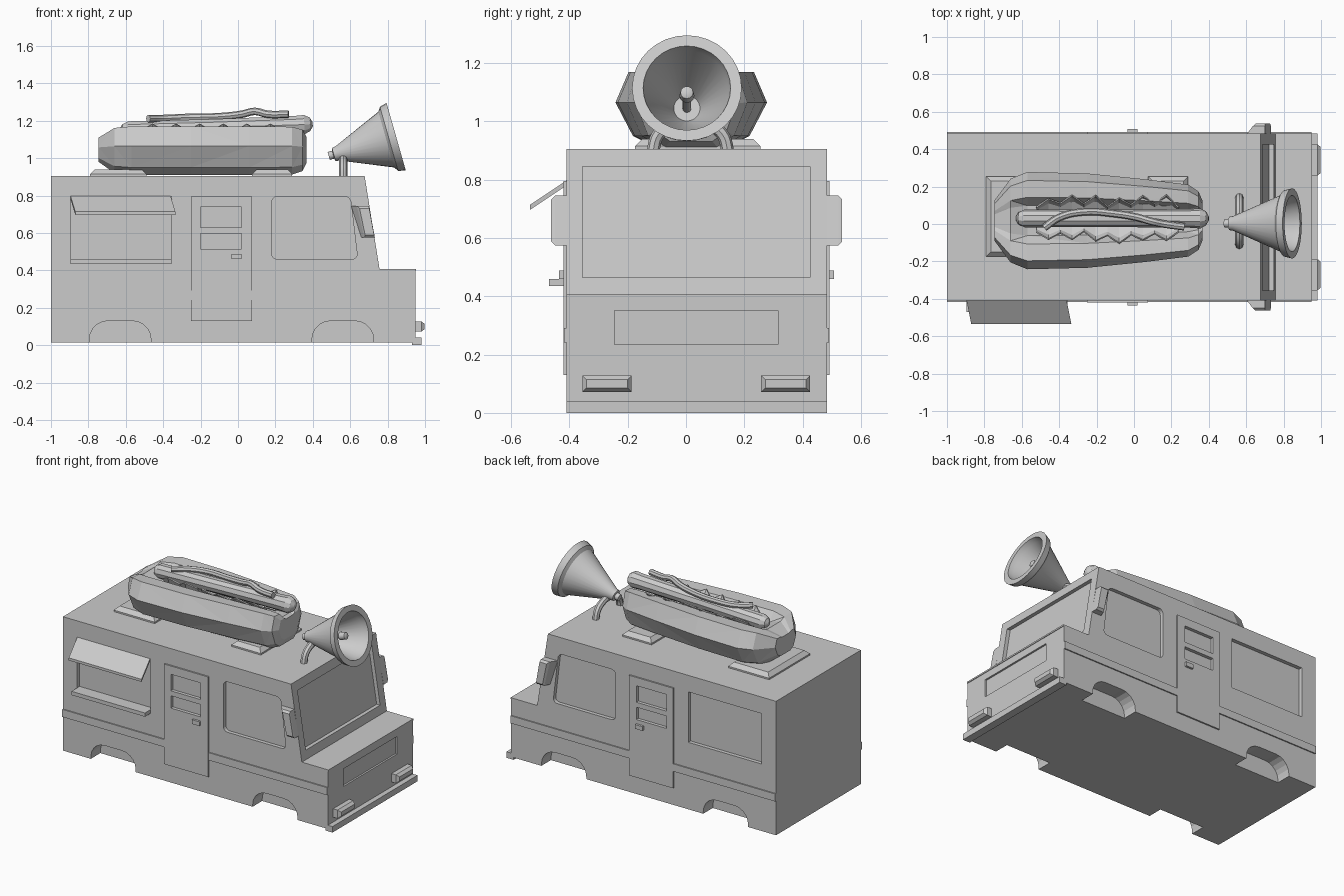
import bpy, bmesh, math, random
from mathutils import Vector

if "Cube" in bpy.data.objects:
    bpy.data.objects.remove(bpy.data.objects["Cube"], do_unlink=True)

random.seed(4)
grey = bpy.data.materials.new("light grey")
grey.use_nodes = True
grey.diffuse_color = (0.6, 0.6, 0.6, 1)
grey.node_tree.nodes["Principled BSDF"].inputs["Base Color"].default_value = (0.6, 0.6, 0.6, 1)


def finish(name, bm, smooth=False):
    bmesh.ops.recalc_face_normals(bm, faces=bm.faces)
    mesh = bpy.data.meshes.new(name)
    bm.to_mesh(mesh)
    bm.free()
    mesh.materials.append(grey)
    ob = bpy.data.objects.new(name, mesh)
    bpy.context.collection.objects.link(ob)
    if smooth:
        activate(ob)
        bpy.ops.object.shade_smooth_by_angle(angle=math.radians(30))
    return ob


def activate(ob):
    bpy.ops.object.select_all(action='DESELECT')
    ob.select_set(True)
    bpy.context.view_layer.objects.active = ob


def loft(name, rings, smooth=False, caps=True):
    """Skin a row of closed rings of points."""
    bm = bmesh.new()
    rows = [[bm.verts.new(p) for p in ring] for ring in rings]
    n = len(rows[0])
    for a, b in zip(rows, rows[1:]):
        for i in range(n):
            j = (i + 1) % n
            bm.faces.new((a[i], a[j], b[j], b[i]))
    if caps:
        bm.faces.new(rows[0])
        bm.faces.new(rows[-1])
    return finish(name, bm, smooth)


def prism(name, pts, axis, lo, hi):
    """Extrude a flat outline along x (pts = y,z), y (pts = x,z)."""
    place = {'x': lambda p, t: (t, p[0], p[1]), 'y': lambda p, t: (p[0], t, p[1])}[axis]
    return loft(name, [[place(p, t) for p in pts] for t in (lo, hi)])


def rect(a, b, c, d):
    return [(a, c), (b, c), (b, d), (a, d)]


def box(name, x0, x1, y0, y1, z0, z1):
    return prism(name, rect(x0, x1, z0, z1), 'y', y0, y1)


def rounded(pts, radii, steps=5):
    out = []
    for i, (p, r) in enumerate(zip(pts, radii)):
        p = Vector(p)
        if r == 0:
            out.append(tuple(p))
            continue
        a = p + (Vector(pts[i - 1]) - p).normalized() * r
        b = p + (Vector(pts[(i + 1) % len(pts)]) - p).normalized() * r
        for k in range(steps + 1):
            t = k / steps * math.pi / 2
            out.append(tuple(p + (a - p) * (1 - math.sin(t)) + (b - p) * (1 - math.cos(t))))
    return out


def lathe(name, profile, start, direction, segs=32, caps=True):
    q = Vector(direction).to_track_quat('Z', 'Y')
    rings = [[Vector(start) + q @ Vector((r * math.cos(k * math.tau / segs),
              r * math.sin(k * math.tau / segs), d)) for k in range(segs)]
             for d, r in profile]
    return loft(name, rings, True, caps)


def tube(name, pts, radius):
    cu = bpy.data.curves.new(name, 'CURVE')
    cu.dimensions = '3D'
    cu.bevel_depth, cu.bevel_resolution, cu.resolution_u = radius, 2, 5
    cu.use_fill_caps = True
    sp = cu.splines.new('BEZIER')
    sp.bezier_points.add(len(pts) - 1)
    for bp, p in zip(sp.bezier_points, pts):
        bp.co = p
        bp.handle_left_type = bp.handle_right_type = 'AUTO'
    cu.materials.append(grey)
    ob = bpy.data.objects.new(name, cu)
    bpy.context.collection.objects.link(ob)
    activate(ob)
    bpy.ops.object.convert(target='MESH')
    bpy.ops.object.shade_smooth_by_angle(angle=math.radians(40))


def carve(target, cutter):
    mod = target.modifiers.new("cut", 'BOOLEAN')
    mod.operation, mod.solver, mod.object = 'DIFFERENCE', 'EXACT', cutter
    activate(target)
    bpy.ops.object.modifier_apply(modifier=mod.name)
    bpy.data.objects.remove(cutter, do_unlink=True)


# Van body
R, L = -0.41, 0.483            # right and left wall
body = prism("van_body", [(-1, .015), (-1, .905), (.677, .905), (.757, .405),
                          (.948, .405), (.948, .015)], 'y', R, L)
arch_radii = (0, 0, .1, .1)
cab = rounded([(.18, .46), (.64, .46), (.6, .795), (.18, .795)], (.03,) * 4)
for wall, s in ((R, -1), (L, 1)):
    for x in (-.795, .395):
        carve(body, prism("arch_cut", rounded(rect(x, x + .33, -.05, .13), arch_radii),
                          'y', wall - s * .1, wall + s * .1))
    carve(body, prism("cab_window_cut", cab, 'y', wall - s * .025, wall + s * .1))
    carve(body, box("rear_window_cut", -.895, -.355, wall - s * .025, wall + s * .1, .46, .795))

# Windshield and grille recesses
def slope(z, off):
    return .677 + (.905 - z) * .16 + off

carve(body, prism("windshield_cut", [(slope(.465, -.025), .465), (slope(.465, .1), .465),
                  (slope(.845, .1), .845), (slope(.845, -.025), .845)], 'y', -.355, .425))
carve(body, box("grille_cut", .936, 1.1, -.245, .315, .235, .352))

# Side trim, doors, handles and mirrors
for wall, s, side in ((R, -1, "right"), (L, 1, "left")):
    for x0, x1, part in ((-1, -.25, "rear"), (.075, .948, "front")):
        box(f"{side}_{part}_trim", x0, x1, wall, wall + s * .008, .242, .292)
    door = box(f"{side}_door", -.25, .075, wall - s * .02, wall + s * .01, .13, .795)
    for z0, z1 in ((.63, .74), (.515, .597)):
        carve(door, box("door_window_cut", -.2, .02, wall - s * .012, wall + s * .1, z0, z1))
        carve(body, box("door_window_hollow", -.2, .02, wall - s * .012, wall + s * .1, z0, z1))
    box(f"{side}_door_handle", -.035, .02, wall, wall + s * .025, .46, .488)
    loft(f"{side}_mirror", [
        [(.605, wall, .745), (.7, wall, .745), (.732, wall, .575), (.66, wall, .575)],
        [(.635, wall + s * .04, .745), (.7, wall + s * .04, .745),
         (.732, wall + s * .04, .575), (.675, wall + s * .04, .575)],
        [(.65, wall + s * .053, .732), (.702, wall + s * .053, .732),
         (.728, wall + s * .053, .588), (.68, wall + s * .053, .588)]])

# Serving hatch: sheared awning and shelf
loft("awning", [[(x, R, .797), (x, R, .78), (x + .025, -.535, .697), (x + .025, -.535, .714)]
                for x in (-.895, -.36)])
box("serving_shelf", -.895, -.355, -.47, R + .02, .435, .46)

# Bumper, hood edge and headlights
box("bumper", .93, .982, R, L, 0, .04)
box("hood_edge", .75, .952, R, L, .398, .408)
for y, side in ((-.355, "right"), (.258, "left")):
    loft(f"{side}_headlight", [
        [(x, y + m, .072 + m), (x, y + .168 - m, .072 + m),
         (x, y + .168 - m, .128 - m), (x, y + m, .128 - m)]
        for x, m in ((.94, 0), (.98, 0), (.998, .014))])

# Roof mounts under the bun
for name, x0, x1 in (("rear_mount", -.79, -.49), ("front_mount", .075, .29)):
    loft(name, [[(x0 + m, -.175 + m, z), (x1 - m, -.175 + m, z),
                 (x1 - m, .255 - m, z), (x0 + m, .255 - m, z)]
                for z, m in ((.9, 0), (.915, 0), (.94, .025))])

# Faceted bun with a groove along the top
half = [(.12, .91), (.2, .95), (.26, 1.065), (.215, 1.17), (.125, 1.165), (.08, 1.08)]
stations = [(-.745, .42, .5, 0), (-.66, .86, .93, 0), (-.57, 1, 1, .6), (-.25, .97, 1, 1),
            (.06, .85, 1, 1), (.29, .74, .98, .8), (.345, .6, .85, .3), (.365, .42, .55, 0)]
rings = []
for x, w, h, groove in stations:
    ring = []
    for i, (y, z) in enumerate(half):
        if i == 5:
            z = 1.15 - groove * .07
        ring.append((y * w, 1.05 + (z - 1.05) * h))
    ring = ring + [(-y, z) for y, z in reversed(ring)]
    rings.append([(x, .018 + y, z) for y, z in ring])
bun = loft("bun", rings)
activate(bun)
tri = bun.modifiers.new("facets", 'TRIANGULATE')
bpy.ops.object.modifier_apply(modifier=tri.name)

# Ragged lettuce leaves on both sides of the sausage
for s, side in ((-1, "right"), (1, "left")):
    bm = bmesh.new()
    previous = None
    for i in range(13):
        x = -.52 + i * .063
        out = random.uniform(.1, .13) if i % 2 else random.uniform(.06, .085)
        row = [bm.verts.new((x, .025 + s * y, z)) for y, z in
               ((.03, 1.1), (out * .8, 1.13), (out, 1.15 + .035 * (i % 2)))]
        if previous:
            for k in range(2):
                bm.faces.new((previous[k], previous[k + 1], row[k + 1], row[k]))
        previous = row
    leaf = finish(f"{side}_lettuce", bm)
    activate(leaf)
    mod = leaf.modifiers.new("thickness", 'SOLIDIFY')
    mod.thickness = .008
    bpy.ops.object.modifier_apply(modifier=mod.name)

# Sausage and sauce
lathe("sausage", [(0, .012), (.012, .032), (.045, .048), (.5, .046), (.93, .05),
                  (.985, .054), (1.015, .038), (1.03, .012)],
      (-.63, .03, 1.15), (1, 0, .03), 10)
tube("sauce", [(-.48, -.02, 1.212), (-.4, .035, 1.212), (-.27, .065, 1.218), (-.1, .055, 1.222),
               (.02, .035, 1.235), (.09, .015, 1.25), (.16, .0, 1.235), (.27, -.015, 1.235)], .02)

# Loudspeaker horn, its inner rod and its stand
axis = (.962, 0, .273)
tip = (.485, .003, 1.012)
lathe("horn", [(0, .012), (0, .022), (.025, .022), (.028, .036), (.05, .04), (.32, .155),
               (.335, .178), (.375, .188), (.375, .15), (.34, .143), (.12, .045),
               (.12, .012)], tip, axis)
lathe("horn_rod", [(.1, .015), (.27, .015), (.28, .026), (.32, .022), (.325, .012)], tip, axis, 12)
tube("horn_stand", [(.563, .015 - .13, .89), (.563, .015 - .11, .955), (.563, .015 - .06, .99),
                    (.563, .015, 1), (.563, .015 + .06, .99), (.563, .015 + .11, .955),
                    (.563, .015 + .13, .89)], .022)
